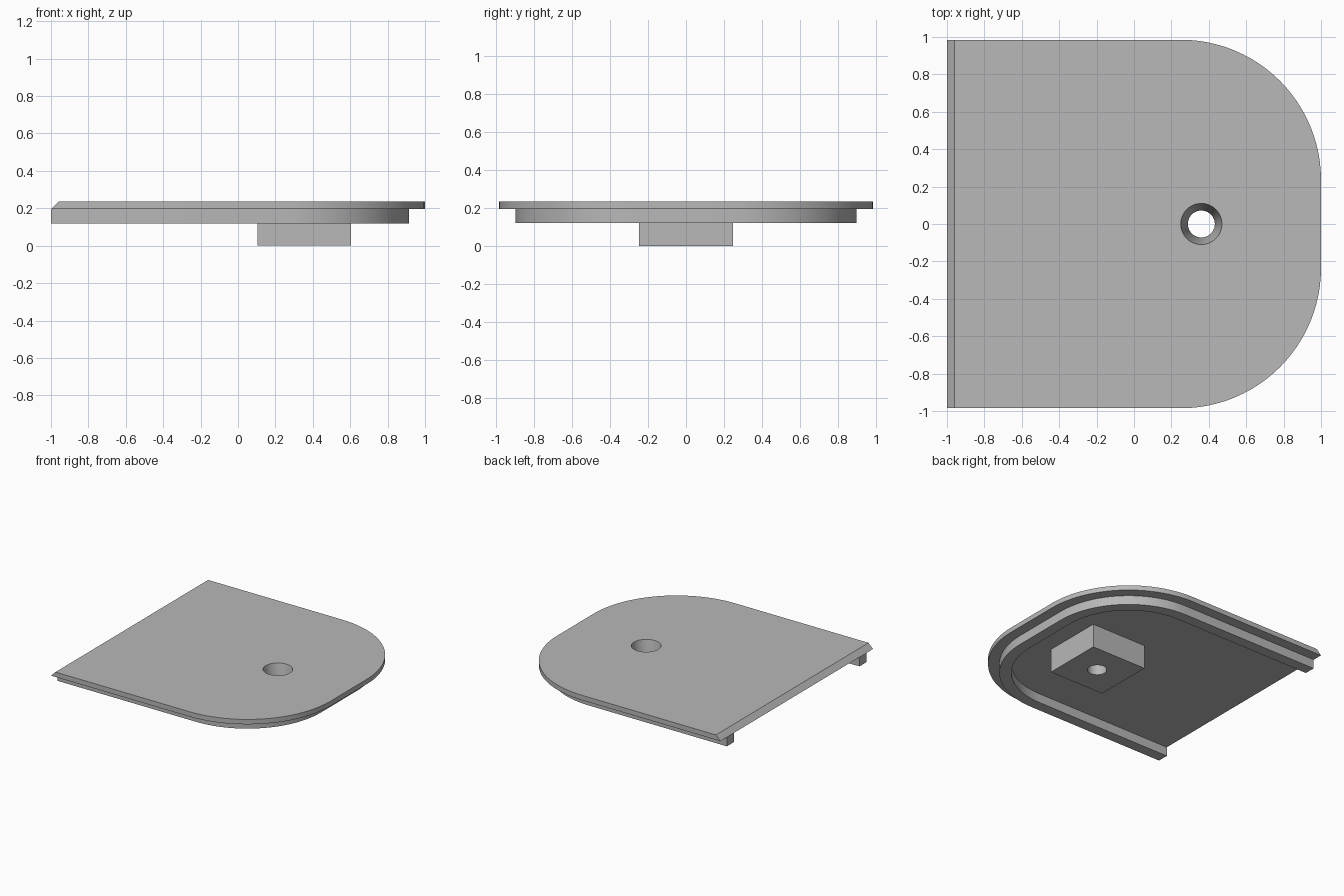
import bpy, bmesh
from math import sin, cos, pi, radians

if "Cube" in bpy.data.objects:
    bpy.data.objects.remove(bpy.data.objects["Cube"], do_unlink=True)

GREY = (0.48, 0.48, 0.48, 1)
mat = bpy.data.materials.new("plain_grey")
mat.use_nodes = True
mat.diffuse_color = GREY
mat.node_tree.nodes["Principled BSDF"].inputs["Base Color"].default_value = GREY

BACK, FRONT, HALF, RADIUS = -1.0, 1.0, 0.985, 0.75
FLOOR, TOP = 0.195, 0.235
HOLE_X = 0.36


def make_object(name, bm):
    bmesh.ops.recalc_face_normals(bm, faces=bm.faces)
    mesh = bpy.data.meshes.new(name)
    bm.to_mesh(mesh)
    bm.free()
    mesh.materials.append(mat)
    obj = bpy.data.objects.new(name, mesh)
    bpy.context.collection.objects.link(obj)
    return obj


def outline(inset, steps=24):
    """Open U path with two rounded corners, offset inward by inset."""
    r = RADIUS - inset
    cx, cy = FRONT - RADIUS, HALF - RADIUS
    arc = [(cx + r * sin(a), cy + r * cos(a))
           for a in (pi / 2 * i / steps for i in range(steps + 1))]
    half = [(BACK, HALF - inset)] + arc
    return half + [(x, -y) for x, y in reversed(half)]


def extrude(name, points, z0, z1, chamfer=0.0):
    bm = bmesh.new()
    face = bm.faces.new([bm.verts.new((x, y, z0)) for x, y in points])
    new = bmesh.ops.extrude_face_region(bm, geom=[face], use_keep_orig=True)["geom"]
    for v in (g for g in new if isinstance(g, bmesh.types.BMVert)):
        v.co.z = z1
        if v.co.x < BACK + 0.001:
            v.co.x += chamfer
    return make_object(name, bm)


def lathe(name, profile, x, sides=48):
    bm = bmesh.new()
    rings = [[bm.verts.new((x + r * cos(2 * pi * i / sides), r * sin(2 * pi * i / sides), z))
              for i in range(sides)] for r, z in profile]
    for a, b in zip(rings, rings[1:]):
        for i in range(sides):
            j = (i + 1) % sides
            bm.faces.new((a[i], a[j], b[j], b[i]))
    bm.faces.new(rings[0])
    bm.faces.new(rings[-1])
    return make_object(name, bm)


# Cover plate with a chamfered straight edge
plate = extrude("cover_plate", outline(0), FLOOR, TOP, chamfer=TOP - FLOOR)

# U-shaped rib under the plate
rib = extrude("locating_rib", outline(0.085) + outline(0.175)[::-1], 0.12, FLOOR)

# Square boss around the screw hole
x0, x1, w = 0.105, 0.605, 0.247
boss = extrude("screw_boss", [(x0, -w), (x1, -w), (x1, w), (x0, w)], 0, FLOOR)

# Tapered screw hole through plate and boss
cutter = lathe("hole_cutter", [(0.072, -0.1), (0.072, 0.04), (0.11, TOP), (0.1197, 0.285)], HOLE_X)
cutter.hide_render = True
for obj in (plate, boss):
    bpy.context.view_layer.objects.active = obj
    mod = obj.modifiers.new("hole", 'BOOLEAN')
    mod.object = cutter
    mod.operation = 'DIFFERENCE'
    mod.solver = 'EXACT'
    bpy.ops.object.modifier_apply(modifier=mod.name)
bpy.data.objects.remove(cutter, do_unlink=True)

# Smooth the curved walls, keep the edges crisp
bpy.ops.object.select_all(action='DESELECT')
for obj in (plate, rib, boss):
    obj.select_set(True)
bpy.context.view_layer.objects.active = plate
bpy.ops.object.shade_smooth_by_angle(angle=radians(30))
